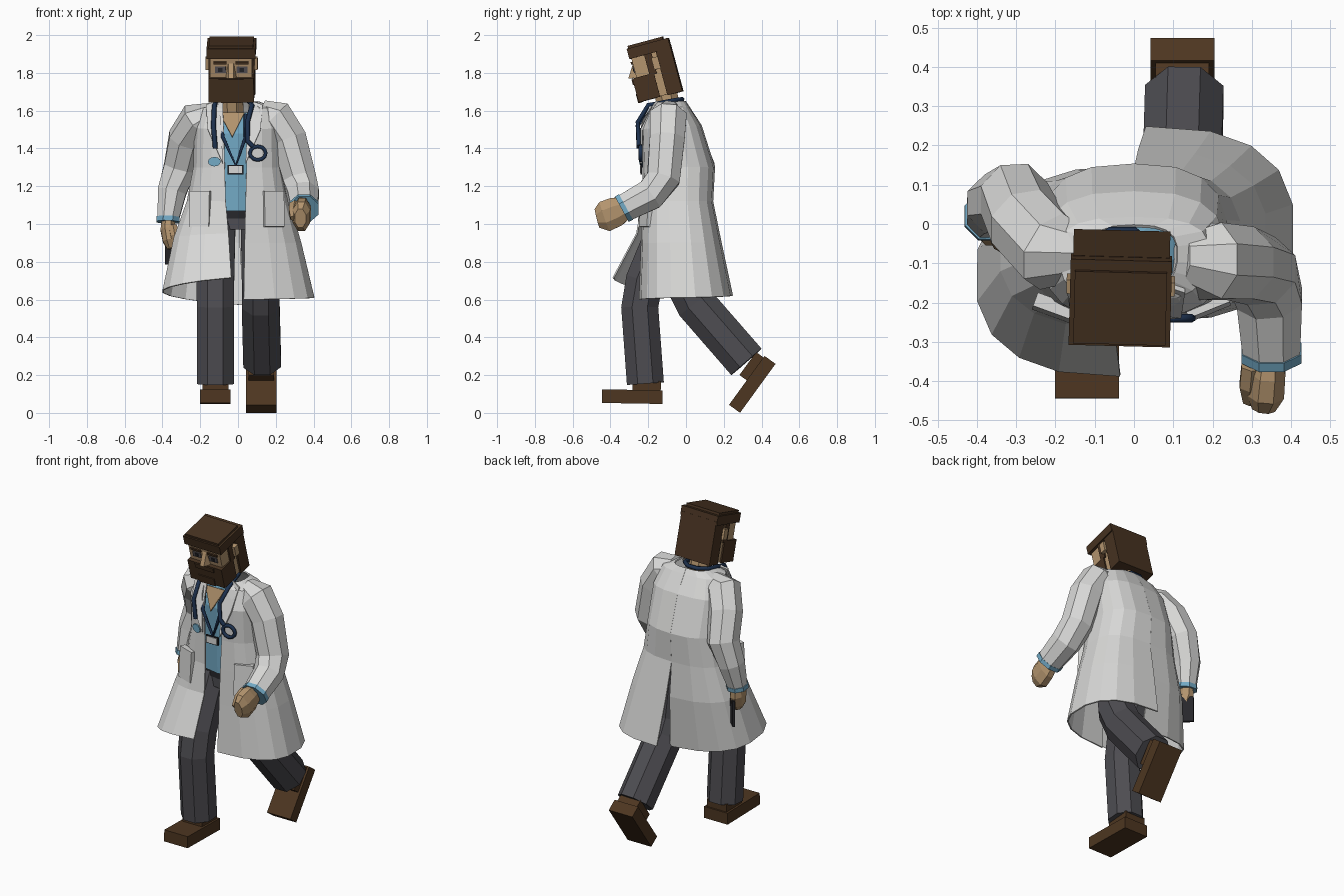
import bpy, bmesh, math
from mathutils import Vector, Matrix

def material(name, r, g, b):
    m = bpy.data.materials.new(name)
    m.diffuse_color = (r, g, b, 1)
    return m

WHITE = material("coat white", 0.69, 0.69, 0.68)
SKIN = material("skin", 0.45, 0.295, 0.155)
HAIR = material("hair brown", 0.062, 0.032, 0.015)
SHOE = material("shoe brown", 0.075, 0.037, 0.015)
TROUSER = material("trouser grey", 0.075, 0.073, 0.083)
BLUE = material("scrub blue", 0.17, 0.40, 0.56)
NAVY = material("tube navy", 0.012, 0.03, 0.075)
BLACK = material("black", 0.02, 0.02, 0.024)
GREY = material("lens grey", 0.10, 0.09, 0.10)

def mesh(name, verts, faces, mat, thick=0.0):
    me = bpy.data.meshes.new(name)
    me.from_pydata([tuple(v) for v in verts], [], faces)
    bm = bmesh.new()
    bm.from_mesh(me)
    bmesh.ops.recalc_face_normals(bm, faces=bm.faces)
    bm.to_mesh(me)
    bm.free()
    me.materials.append(mat)
    ob = bpy.data.objects.new(name, me)
    bpy.context.collection.objects.link(ob)
    if thick:
        mod = ob.modifiers.new("thickness", 'SOLIDIFY')
        mod.thickness = thick
        mod.offset = 0
    return ob

def loft(name, rings, mat, closed=True, thick=0.0):
    n = len(rings[0])
    verts = [p for ring in rings for p in ring]
    faces = []
    for i in range(len(rings) - 1):
        for j in range(n if closed else n - 1):
            k = (j + 1) % n
            faces.append((i*n + j, i*n + k, (i+1)*n + k, (i+1)*n + j))
    if closed:
        faces += [tuple(range(n)), tuple(range(len(verts) - n, len(verts)))]
    return mesh(name, verts, faces, mat, thick)

def tube(name, pts, mat, sides=8, sx=1.0):
    """Limb through (x, y, z, radius) points; sx scales the width across x."""
    P = [Vector(p[:3]) for p in pts]
    rings = []
    for i, p in enumerate(P):
        t = (P[min(i+1, len(P)-1)] - P[max(i-1, 0)]).normalized()
        u = (Vector((1, 0, 0)) - t * t.x).normalized()
        v = t.cross(u)
        r = pts[i][3]
        angs = [2*math.pi*(k + 0.5)/sides for k in range(sides)]
        rings.append([p + u*(r*sx*math.cos(a)) + v*(r*math.sin(a)) for a in angs])
    return loft(name, rings, mat)

def ellipse(z, cx, cy, rx, ry, n=12):
    return [(cx + rx*math.cos(2*math.pi*k/n), cy + ry*math.sin(2*math.pi*k/n), z) for k in range(n)]

def box(name, c, s, mat, M=Matrix()):
    v = [M @ Vector((c[0] + i*s[0]/2, c[1] + j*s[1]/2, c[2] + k*s[2]/2))
         for i in (-1, 1) for j in (-1, 1) for k in (-1, 1)]
    f = [(0, 1, 3, 2), (4, 6, 7, 5), (0, 4, 5, 1), (2, 3, 7, 6), (0, 2, 6, 4), (1, 5, 7, 3)]
    return mesh(name, v, f, mat)

def cord(name, pts, r, mat, cyclic=False):
    cu = bpy.data.curves.new(name, 'CURVE')
    cu.dimensions = '3D'
    cu.bevel_depth = r
    cu.bevel_resolution = 1
    cu.use_fill_caps = True
    sp = cu.splines.new('POLY')
    sp.points.add(len(pts) - 1)
    for q, p in zip(sp.points, pts):
        q.co = (*p, 1)
    sp.use_cyclic_u = cyclic
    cu.materials.append(mat)
    ob = bpy.data.objects.new(name, cu)
    bpy.context.collection.objects.link(ob)
    bpy.ops.object.select_all(action='DESELECT')
    ob.select_set(True)
    bpy.context.view_layer.objects.active = ob
    bpy.ops.object.convert(target='MESH')

def place(x, y, z, rx=0, rz=0):
    return Matrix.Translation((x, y, z)) @ Matrix.Rotation(math.radians(rz), 4, 'Z') @ Matrix.Rotation(math.radians(rx), 4, 'X')

# coat: two halves, rows are (z front, z back, cy, half width, front depth, back depth, front gap, back gap)
UPPER = [(1.64, 1.65, -0.075, 0.11, 0.08, 0.07, 0.055, 0),
         (1.61, 1.62, -0.07, 0.19, 0.12, 0.085, 0.055, 0),
         (1.50, 1.52, -0.07, 0.23, 0.16, 0.15, 0.05, 0),
         (1.30, 1.30, -0.04, 0.235, 0.185, 0.19, 0.045, 0),
         (1.12, 1.12, -0.04, 0.27, 0.19, 0.18, 0.04, 0)]
LOWER = {1: [(0.90, 0.90, -0.03, 0.335, 0.205, 0.215, 0.035, 0.01),
             (0.60, 0.62, -0.02, 0.405, 0.225, 0.265, 0.03, 0.03)],
         -1: [(0.95, 0.90, -0.07, 0.34, 0.19, 0.215, 0.025, -0.01),
              (0.715, 0.57, -0.13, 0.40, 0.255, 0.24, 0.01, -0.03)]}
for s in (1, -1):
    rings = []
    for zf, zb, cy, rx, rf, rb, gf, gb in UPPER + LOWER[s]:
        ring = []
        for k in range(10):
            t = k / 9
            c, w = math.cos(math.pi*t), max(math.sin(math.pi*t), 0)**0.77
            o = (gf + (0.025 if s < 0 else 0))*(1 - t) + gb*t
            y = cy - math.copysign(abs(c)**0.77, c)*(rf if c > 0 else rb)
            ring.append((s*(o + (rx - o)*w), y, zf + (zb - zf)*t))
        rings.append(ring)
    side = "left" if s > 0 else "right"
    loft(side + "_coat_half", rings, WHITE, closed=False, thick=0.008)
    # lapel and patch pocket
    d = -0.02
    mesh(side + "_lapel", [(s*0.06 + d, -0.238, 1.32), (s*0.14 + d, -0.235, 1.50),
                           (s*0.15 + d, -0.17, 1.63), (s*0.09 + d, -0.15, 1.65), (s*0.07 + d, -0.225, 1.55)],
         [(0, 1, 2, 3, 4)], WHITE, 0.012)
    box(side + "_pocket", (0, 0, 0), (0.112, 0.036, 0.19), WHITE,
        place(0.187, -0.207, 1.08, -3, 22) if s > 0 else place(-0.20, -0.215, 1.08, -3, -20))

# shirt, neck and hips
loft("scrub_shirt", [ellipse(1.59, -0.03, -0.10, 0.085, 0.08), ellipse(1.48, 0, -0.07, 0.19, 0.145),
                     ellipse(1.3, 0, -0.04, 0.21, 0.17), ellipse(1.07, 0, -0.04, 0.22, 0.165)], BLUE)
loft("belt", [ellipse(1.075, 0, -0.04, 0.2, 0.155), ellipse(1.03, 0, -0.04, 0.2, 0.155)], BLACK)
loft("hips", [ellipse(1.04, 0, -0.04, 0.2, 0.15), ellipse(0.97, 0, -0.05, 0.2, 0.14)], TROUSER)
tube("neck", [(-0.03, -0.075, 1.56, 0.065), (-0.035, -0.115, 1.72, 0.065)], SKIN)
mesh("neckline", [(-0.10, -0.178, 1.59), (0.035, -0.178, 1.59), (-0.03, -0.228, 1.46)], [(0, 1, 2)], SKIN, 0.009)

# sleeves, cuffs and hands
tube("left_sleeve", [(0.12, -0.09, 1.595, 0.065), (0.195, -0.095, 1.565, 0.105), (0.27, -0.10, 1.45, 0.10),
                     (0.325, -0.12, 1.24, 0.095), (0.345, -0.19, 1.155, 0.09), (0.35, -0.325, 1.085, 0.079)], WHITE)
tube("left_cuff", [(0.35, -0.318, 1.09, 0.083), (0.35, -0.34, 1.078, 0.083)], BLUE)
tube("left_hand", [(0.345, -0.31, 1.09, 0.06), (0.34, -0.37, 1.065, 0.085), (0.335, -0.43, 1.04, 0.088),
                   (0.33, -0.47, 1.03, 0.055)], SKIN, 8, 0.58)
tube("left_thumb", [(0.30, -0.36, 1.10, 0.03), (0.295, -0.41, 1.07, 0.03), (0.295, -0.45, 1.03, 0.02)], SKIN, 6)
tube("right_sleeve", [(-0.13, -0.08, 1.58, 0.065), (-0.21, -0.07, 1.55, 0.105), (-0.275, 0.0, 1.45, 0.10),
                      (-0.305, 0.065, 1.30, 0.095), (-0.35, 0.05, 1.17, 0.082), (-0.37, 0.02, 1.025, 0.061)], WHITE)
tube("right_cuff", [(-0.37, 0.022, 1.036, 0.066), (-0.371, 0.018, 1.01, 0.066)], BLUE)
tube("right_hand", [(-0.37, 0.02, 1.03, 0.05), (-0.37, 0.01, 0.97, 0.062), (-0.362, -0.005, 0.91, 0.055),
                    (-0.355, -0.01, 0.87, 0.03)], SKIN, 8, 0.7)
tube("right_thumb", [(-0.345, -0.03, 0.99, 0.025), (-0.335, -0.05, 0.94, 0.025), (-0.335, -0.045, 0.90, 0.015)], SKIN, 6)
box("held_tablet", (0, 0, 0), (0.12, 0.015, 0.16), BLACK, place(-0.34, 0.03, 0.865, 0, -45))

# trouser legs
tube("right_leg", [(-0.11, -0.09, 1.02, 0.105), (-0.12, -0.22, 0.70, 0.108), (-0.12, -0.245, 0.56, 0.106),
                   (-0.12, -0.215, 0.155, 0.106)], TROUSER)
tube("left_leg", [(0.11, -0.05, 1.02, 0.11), (0.12, -0.01, 0.70, 0.115), (0.12, 0.05, 0.58, 0.115),
                  (0.128, 0.32, 0.27, 0.115)], TROUSER, 8, 0.94)

# shoes, sole on local z = 0
for side, M in (("right", place(-0.12, -0.285, 0.05, -1, 0)), ("left", place(0.123, 0.38, 0.13, 54, 0))):
    box(side + "_shoe", (0, 0, 0.036), (0.163, 0.32, 0.072), SHOE, M)
    box(side + "_shoe_upper", (0, 0.075, 0.08), (0.137, 0.15, 0.08), SHOE, M)

# head, local z = 0 at the crown
H = place(-0.035, -0.205, 1.968, 15, -1.5)
box("head", (0, 0, -0.16), (0.222, 0.205, 0.28), SKIN, H)
box("hair_cap", (0, 0, -0.04), (0.258, 0.226, 0.056), HAIR, H)
box("hair_crown", (0, -0.01, -0.009), (0.235, 0.19, 0.022), HAIR, H)
box("hair_back", (0, 0.073, -0.175), (0.246, 0.082, 0.26), HAIR, H)
box("beard", (0, -0.066, -0.237), (0.24, 0.118, 0.13), HAIR, H)
box("chin_beard", (0, -0.118, -0.28), (0.11, 0.024, 0.05), HAIR, H)
box("moustache", (0, -0.122, -0.19), (0.13, 0.02, 0.03), HAIR, H)
mesh("nose", [H @ Vector(p) for p in [(-0.014, -0.10, -0.09), (0.014, -0.10, -0.09), (-0.03, -0.10, -0.175),
              (0.03, -0.10, -0.175), (-0.014, -0.148, -0.165), (0.014, -0.148, -0.165)]],
     [(0, 1, 5, 4), (0, 4, 2), (1, 3, 5), (2, 4, 5, 3), (0, 2, 3, 1)], SKIN)
for s, side in ((1, "left"), (-1, "right")):
    box(side + "_eye", (s*0.057, -0.104, -0.128), (0.058, 0.008, 0.034), GREY, H)
    box(side + "_pupil", (s*0.057, -0.108, -0.128), (0.022, 0.006, 0.022), BLACK, H)
    box(side + "_brow", (s*0.058, -0.106, -0.092), (0.07, 0.012, 0.014), HAIR, H)
    box(side + "_sideburn", (s*0.113, -0.012, -0.12), (0.016, 0.04, 0.12), HAIR, H)
    box(side + "_ear", (s*0.125, 0.018, -0.125), (0.026, 0.036, 0.065), SKIN, H)

# stethoscope round the neck, with a ring chest piece
cord("stethoscope_tube", [(-0.12, -0.25, 1.40), (-0.13, -0.255, 1.52), (-0.125, -0.20, 1.63), (-0.11, -0.06, 1.655),
                          (-0.06, -0.02, 1.66), (0.0, -0.02, 1.66), (0.05, -0.06, 1.655), (0.075, -0.20, 1.63),
                          (0.05, -0.255, 1.54), (0.05, -0.25, 1.44), (0.08, -0.25, 1.41)], 0.013, NAVY)
cord("stethoscope_ring", [(0.105 + 0.042*math.cos(k*math.pi/6), -0.24, 1.375 + 0.036*math.sin(k*math.pi/6))
                          for k in range(12)], 0.011, NAVY, True)

# lanyard with card, and round badge on the coat
cord("lanyard", [(-0.10, -0.185, 1.58), (-0.08, -0.235, 1.46), (-0.012, -0.232, 1.31),
                 (0.04, -0.235, 1.46), (0.04, -0.185, 1.58)], 0.011, NAVY)
box("card_frame", (-0.013, -0.236, 1.288), (0.085, 0.008, 0.05), BLACK)
box("card", (-0.013, -0.241, 1.288), (0.07, 0.006, 0.038), WHITE)
loft("round_badge", [[(-0.125 + 0.034*math.cos(k*math.pi/6), y - 0.012*math.cos(k*math.pi/6), 1.33 + 0.025*math.sin(k*math.pi/6))
                      for k in range(12)] for y in (-0.228, -0.236)], BLUE)
